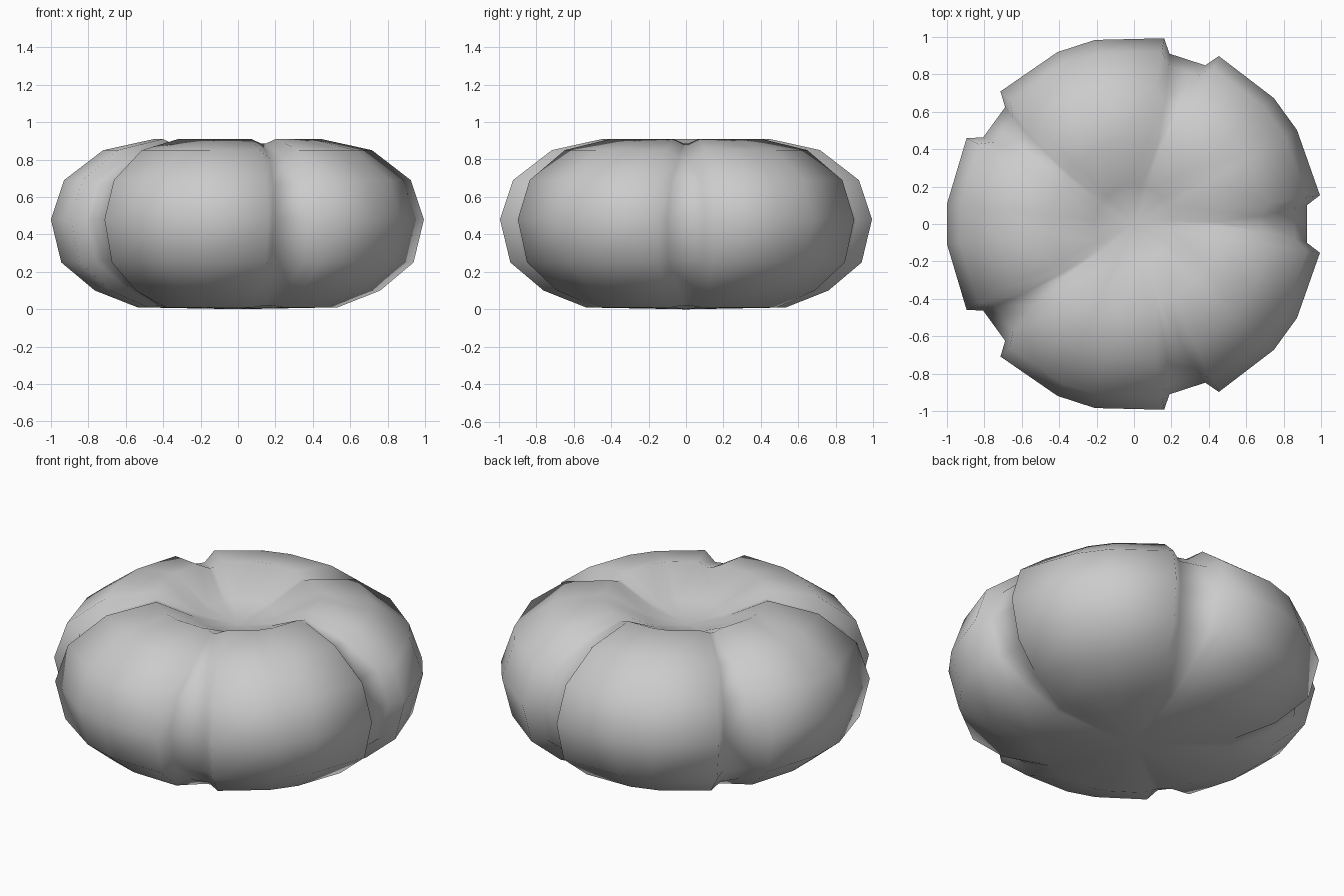
import bpy, bmesh
from math import radians, cos, sin

cube = bpy.data.objects.get("Cube")
if cube:
    bpy.data.objects.remove(cube, do_unlink=True)

grey = bpy.data.materials.new("light grey")
grey.use_nodes = True
colour = (0.6, 0.6, 0.6, 1)
grey.diffuse_color = colour
grey.node_tree.nodes["Principled BSDF"].inputs["Base Color"].default_value = colour

LOBES = 5
STEP = 360 / LOBES
EDGE = 8.8                              # half angle of a groove at its lips
LOBE_ANGLES = (EDGE, 30, STEP - 30, STEP - EDGE)

# Rings from bottom to top: lobe radius, lobe height,
# groove radius, groove height, half angle of the groove floor
RINGS = [
    (0.54, 0.01, 0.53, 0.02, 2),
    (0.77, 0.10, 0.73, 0.13, 4),
    (0.95, 0.25, 0.88, 0.26, 6),
    (1.006, 0.48, 0.93, 0.48, 6.2),
    (0.935, 0.69, 0.865, 0.67, 5.5),
    (0.725, 0.85, 0.68, 0.805, 3.5),
    (0.45, 0.91, 0.44, 0.885, 1.5),
    (0.21, 0.79, 0.21, 0.79, 3),        # inside the top dimple
]


def polar(bm, radius, angle, z):
    a = radians(angle)
    return bm.verts.new((radius * cos(a), radius * sin(a), z))


def make_ring(bm, radius, z, groove_radius, groove_z, floor):
    verts = []
    for k in range(LOBES):
        start = k * STEP
        for side in (-1, 1):
            verts.append(polar(bm, groove_radius, start + side * floor, groove_z))
        for angle in LOBE_ANGLES:
            verts.append(polar(bm, radius, start + angle, z))
    return verts


# Lobed body with a dimpled top and flat base
bm = bmesh.new()
rings = [make_ring(bm, *ring) for ring in RINGS]
count = len(rings[0])
base = bm.verts.new((0, 0, 0))
dimple = bm.verts.new((0, 0, 0.74))
for i in range(count):
    j = (i + 1) % count
    for low, high in zip(rings, rings[1:]):
        bm.faces.new((low[i], low[j], high[j], high[i]))
    bm.faces.new((base, rings[0][j], rings[0][i]))
    bm.faces.new((dimple, rings[-1][i], rings[-1][j]))
for face in bm.faces:
    face.smooth = True
bmesh.ops.recalc_face_normals(bm, faces=bm.faces)

mesh = bpy.data.meshes.new("lobed_body")
bm.to_mesh(mesh)
bm.free()
mesh.materials.append(grey)
body = bpy.data.objects.new("lobed_body", mesh)
bpy.context.collection.objects.link(body)
